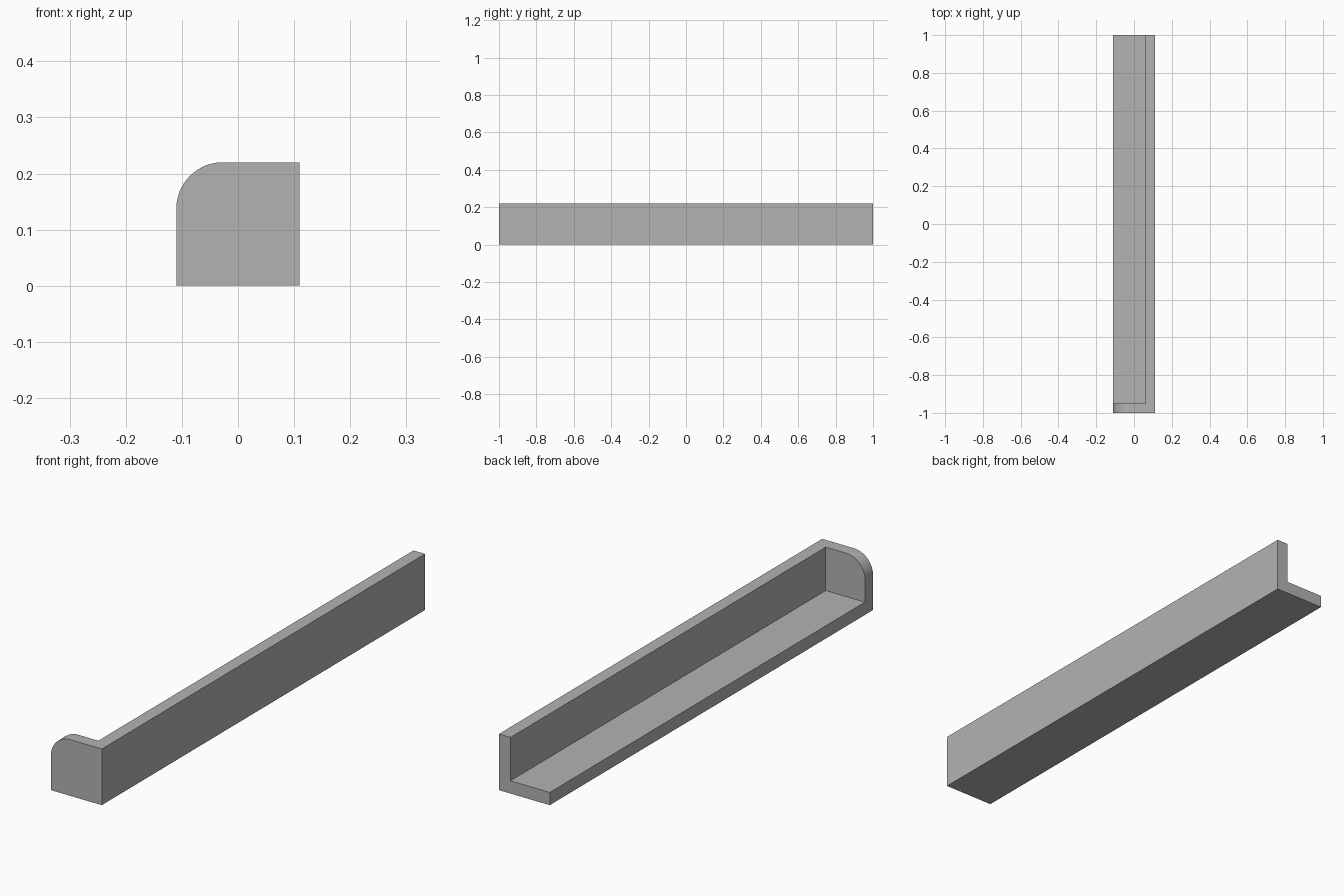
import bpy, bmesh, math

if "Cube" in bpy.data.objects:
    bpy.data.objects.remove(bpy.data.objects["Cube"], do_unlink=True)

HALF, HEIGHT, LENGTH = 0.11, 0.22, 2.0
THICK, RADIUS, STEPS = 0.05, 0.083, 16

grey = bpy.data.materials.new("plain grey")
grey.use_nodes = True
colour = (0.45, 0.45, 0.45, 1)
grey.diffuse_color = colour
grey.node_tree.nodes["Principled BSDF"].inputs["Base Color"].default_value = colour


def extrude_profile(name, points, y0, y1):
    """Solid made by sweeping an x-z outline along y."""
    bm = bmesh.new()
    face = bm.faces.new([bm.verts.new((x, y0, z)) for x, z in points])
    swept = bmesh.ops.extrude_face_region(bm, geom=[face])["geom"]
    verts = [v for v in swept if isinstance(v, bmesh.types.BMVert)]
    bmesh.ops.translate(bm, verts=verts, vec=(0, y1 - y0, 0))
    bmesh.ops.recalc_face_normals(bm, faces=bm.faces)
    mesh = bpy.data.meshes.new(name)
    bm.to_mesh(mesh)
    bm.free()
    mesh.materials.append(grey)
    obj = bpy.data.objects.new(name, mesh)
    bpy.context.collection.objects.link(obj)
    return obj


# Full-length bar with one rounded upper edge
outline = [(-HALF, 0), (HALF, 0), (HALF, HEIGHT)]
for i in range(STEPS + 1):
    a = math.pi / 2 * (1 + i / STEPS)
    outline.append((-HALF + RADIUS + RADIUS * math.cos(a),
                    HEIGHT - RADIUS + RADIUS * math.sin(a)))
rail = extrude_profile("angle_rail", outline, -LENGTH / 2, LENGTH / 2)

# Hollow that leaves the floor, the side wall and the front end plate
inner = HALF - THICK
hollow = [(-0.5, THICK), (inner, THICK), (inner, 0.5), (-0.5, 0.5)]
cutter = extrude_profile("hollow_cutter", hollow, THICK - LENGTH / 2, LENGTH)
cutter.hide_render = True

cut = rail.modifiers.new("hollow", 'BOOLEAN')
cut.operation = 'DIFFERENCE'
cut.solver = 'EXACT'
cut.object = cutter
bpy.ops.object.select_all(action='DESELECT')
rail.select_set(True)
bpy.context.view_layer.objects.active = rail
bpy.ops.object.modifier_apply(modifier=cut.name)
bpy.data.objects.remove(cutter, do_unlink=True)

# Smooth the rounded corner, keep the other edges crisp
bpy.ops.object.shade_smooth_by_angle(angle=math.radians(30))
